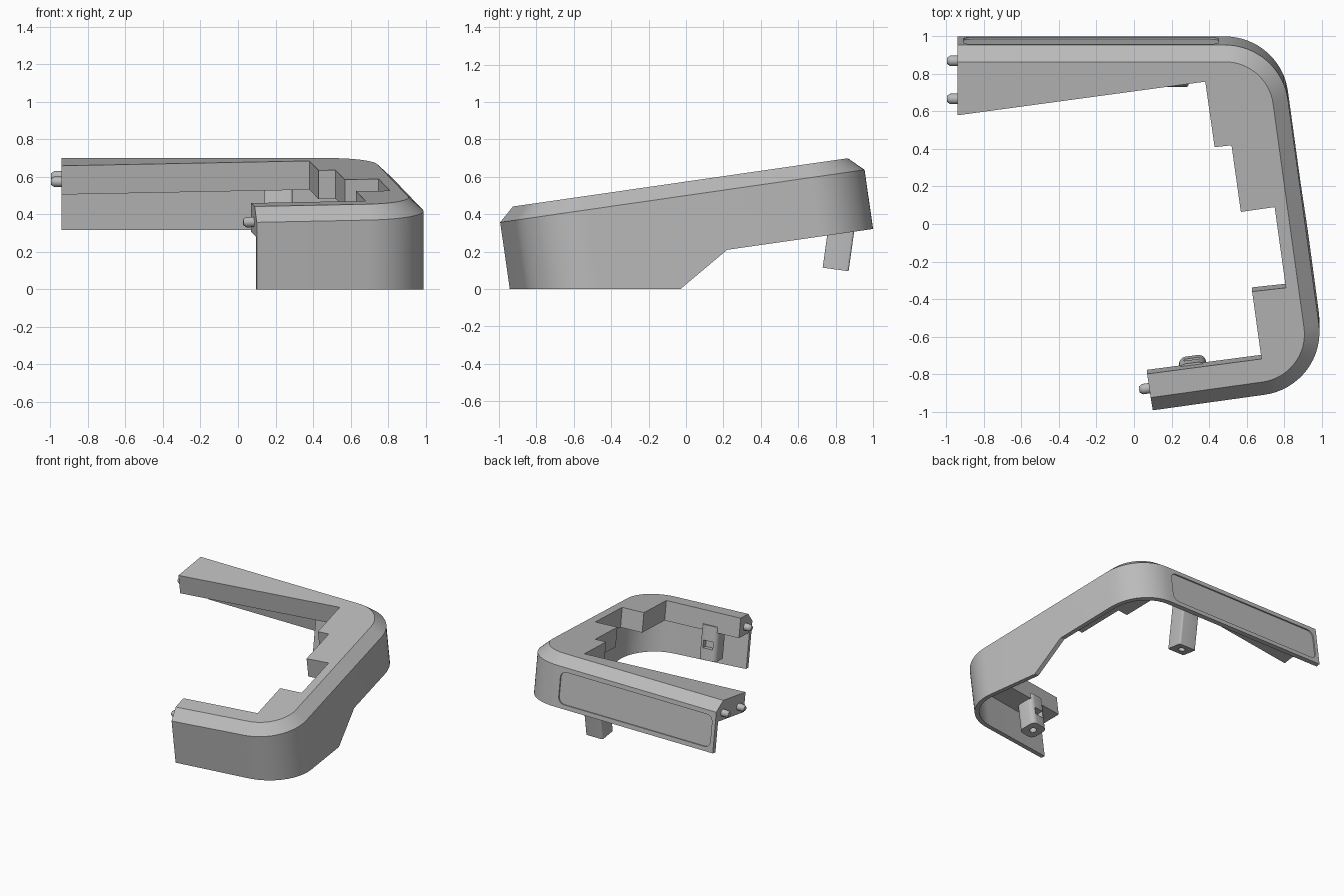
import bpy, bmesh
from math import sin, cos, radians
from mathutils import Matrix, Vector

if "Cube" in bpy.data.objects:
    bpy.data.objects.remove(bpy.data.objects["Cube"])

SLANT = radians(8)                                # arm and wall slant in plan
TILT = Matrix.Rotation(radians(8.2), 4, 'X')      # whole frame leans forward
RADIUS, WALL = 0.34, 0.035
TOP, SHOULDER, UNDERSIDE = 0.569, 0.495, 0.414

grey = bpy.data.materials.new("plain grey")
grey.use_nodes = True
grey.diffuse_color = (0.5, 0.5, 0.5, 1)
grey.node_tree.nodes["Principled BSDF"].inputs["Base Color"].default_value = (0.5, 0.5, 0.5, 1)


def finish(name, bm, matrix):
    bmesh.ops.recalc_face_normals(bm, faces=bm.faces)
    mesh = bpy.data.meshes.new(name)
    bm.to_mesh(mesh)
    bm.free()
    mesh.transform(matrix)
    mesh.materials.append(grey)
    obj = bpy.data.objects.new(name, mesh)
    bpy.context.collection.objects.link(obj)
    return obj


def loft(name, loops, matrix=Matrix()):
    """Closed solid skinned over equal-length loops of points."""
    bm = bmesh.new()
    rings = [[bm.verts.new(p) for p in loop] for loop in loops]
    n = len(rings[0])
    for a, b in zip(rings, rings[1:]):
        for i in range(n):
            j = (i + 1) % n
            bm.faces.new((a[i], a[j], b[j], b[i]))
    bm.faces.new(rings[0])
    bm.faces.new(rings[-1])
    return finish(name, bm, matrix)


def box(name, size, matrix, bevel=0, axis=2):
    """Box with optional rounding of the edges along one axis."""
    bm = bmesh.new()
    bmesh.ops.create_cube(bm, size=1)
    bmesh.ops.scale(bm, vec=size, verts=bm.verts)
    if bevel:
        edges = [e for e in bm.edges
                 if abs((e.verts[0].co - e.verts[1].co).normalized()[axis]) > 0.9]
        bmesh.ops.bevel(bm, geom=edges, offset=bevel, segments=6, profile=0.5, affect='EDGES')
    return finish(name, bm, matrix)


def rod(name, r1, r2, length, matrix):
    bm = bmesh.new()
    bmesh.ops.create_cone(bm, cap_ends=True, segments=24, radius1=r1, radius2=r2, depth=length,
                          matrix=Matrix.Translation((0, 0, length / 2)))
    return finish(name, bm, matrix)


def smooth(obj):
    bpy.ops.object.select_all(action='DESELECT')
    obj.select_set(True)
    bpy.context.view_layer.objects.active = obj
    bpy.ops.object.shade_smooth_by_angle(angle=radians(30))


def carve(obj, *cutters):
    bpy.context.view_layer.objects.active = obj
    for cutter in cutters:
        cutter.hide_render = True
        mod = obj.modifiers.new("cut", 'BOOLEAN')
        mod.operation, mod.solver, mod.object = 'DIFFERENCE', 'EXACT', cutter
        bpy.ops.object.modifier_apply(modifier=mod.name)
        bpy.data.objects.remove(cutter)


def outer_path(inset, extend=0):
    """Plan outline from the back arm's end round to the front arm's end."""
    r = RADIUS - inset
    back, front = Vector((0.484, 0.696)), Vector((0.649, -0.512))
    pts = [Vector((-0.94 - extend, back.y + r))]
    for centre, start, end in ((back, radians(90), SLANT), (front, SLANT, SLANT - radians(90))):
        for i in range(17):
            a = start + (end - start) * i / 16
            pts.append(centre + r * Vector((cos(a), sin(a))))
    pts.append(pts[-1] - (0.602 + extend) * Vector((cos(SLANT), sin(SLANT))))
    return pts


# Frame body: solid stepped rim with a chamfered shoulder
inner = [(0.07, -0.726), (0.68, -0.645), (0.63, -0.282), (0.81, -0.262), (0.75, 0.173),
         (0.57, 0.147), (0.52, 0.506), (0.43, 0.496), (0.38, 0.849), (-0.94, 0.668)]
loops = [[(x, y, z) for x, y in [*outer_path(inset), *inner]]
         for z, inset in ((-0.4, 0), (SHOULDER, 0), (TOP, 0.08))]
body = loft("frame_body", loops, TILT)

# Hollow below the rim leaves a thin skirt
hollow = loft("hollow_cutter", [[(x, y, z) for x, y in outer_path(WALL, 0.8)]
                                for z in (-1, UNDERSIDE)], TILT)

# Skirt's lower edge: flat foot, ramp, then parallel to the top
lower = [(-2, 0), (-0.03, 0), (0.22, 0.21), (1.2, 0.35), (1.2, -1), (-2, -1)]
floor = loft("floor_cutter", [[(x, y, z) for y, z in lower] for x in (-2, 2)])

# Shallow rounded panel on the back wall
panel = box("panel_cutter", (1.36, 0.1, 0.25),
            TILT @ Matrix.Translation((-0.23, 1.076, 0.335)), 0.05, axis=1)
carve(body, hollow, floor, panel)
smooth(body)


# Mounting posts with a screw hole below and a window on the inner side
def post(name, size, matrix, bevel, side):
    w, d, h = size
    obj = box(name, size, matrix @ Matrix.Translation((0, 0, h / 2)), bevel)
    hole = rod("hole_cutter", 0.026, 0.026, 0.1, matrix @ Matrix.Translation((0, 0, -0.03)))
    window = box("window_cutter", (w * 0.55, 0.09, 0.06),
                 matrix @ Matrix.Translation((0, side * d / 2, 0.12)))
    carve(obj, hole, window)
    smooth(obj)


post("back_post", (0.15, 0.14, 0.48),
     Matrix.Translation((0.215, 0.80, 0.105)) @ Matrix.Rotation(-radians(8), 4, 'X'), 0.012, -1)
post("front_post", (0.145, 0.15, 0.27),
     TILT @ Matrix.Translation((0.317, -0.757, 0.19)) @ Matrix.Rotation(SLANT, 4, 'Z'), 0.04, 1)

# Locating pegs on the arm ends
for name, place, turn in (("back_peg_outer", (-0.94, 0.947, 0.472), 0),
                          ("back_peg_inner", (-0.94, 0.742, 0.472), 0),
                          ("front_peg", (0.085, -0.815, 0.48), SLANT)):
    aim = (TILT @ Matrix.Translation(place) @ Matrix.Rotation(turn, 4, 'Z')
           @ Matrix.Rotation(radians(-90), 4, 'Y'))
    smooth(rod(name, 0.028, 0.028, 0.06, aim @ Matrix.Translation((0, 0, -0.02))))
    smooth(rod(name + "_tip", 0.028, 0.016, 0.018, aim @ Matrix.Translation((0, 0, 0.04))))
